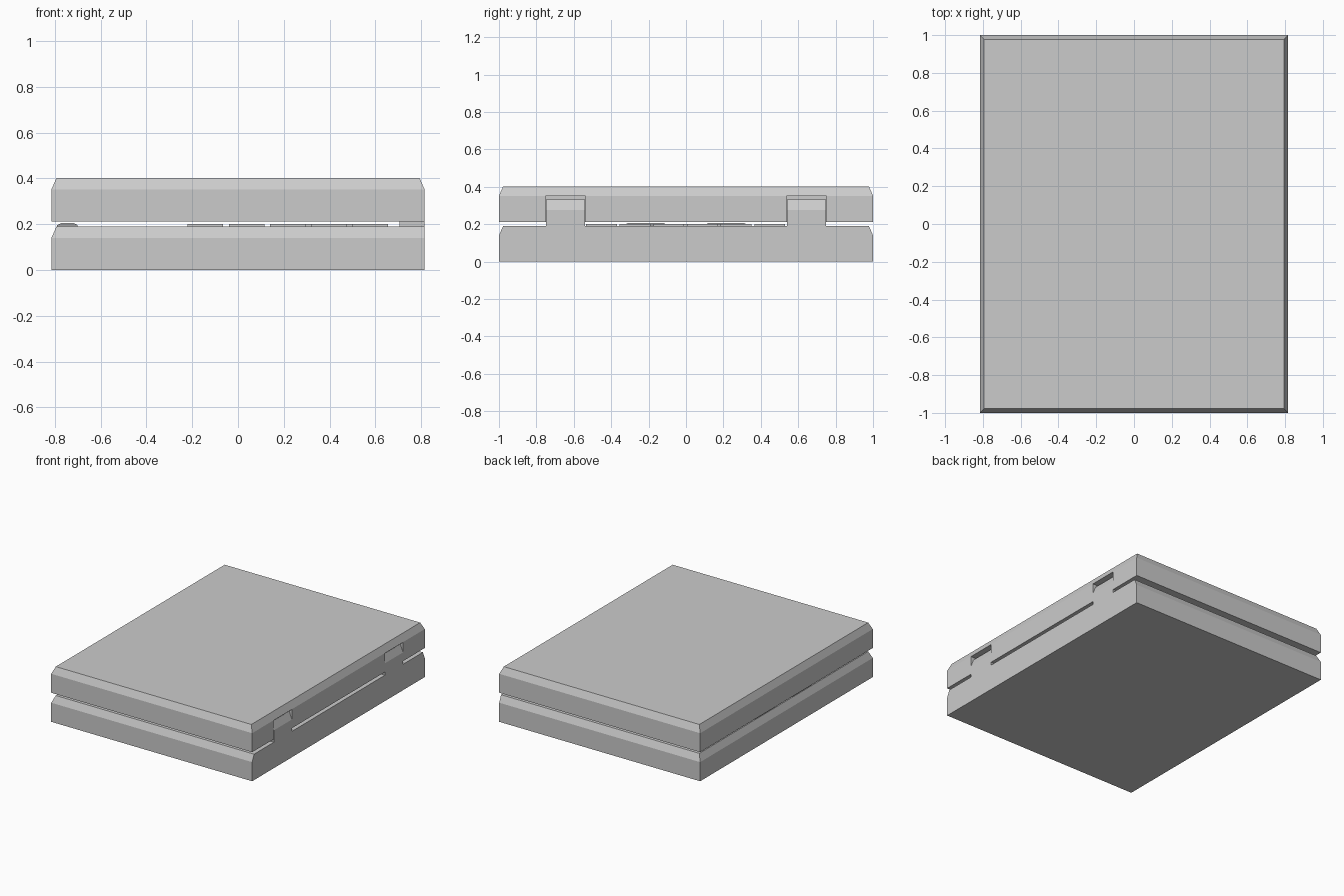
import bpy, bmesh

if "Cube" in bpy.data.objects:
    bpy.data.objects.remove(bpy.data.objects["Cube"])

HX, HY = 0.815, 1.0


def block(name, x, y, z, bevel=(0, 0), sides="lrfb"):
    """Box whose top edge slopes inward by bevel = (inset, drop) on the chosen sides."""
    inset, drop = bevel
    l, r, f, b = [inset if s in sides else 0 for s in "lrfb"]
    def ring(height, k):
        return [bm.verts.new((px, py, height)) for px, py in (
            (x[0] + l * k, y[0] + f * k), (x[1] - r * k, y[0] + f * k),
            (x[1] - r * k, y[1] - b * k), (x[0] + l * k, y[1] - b * k))]
    bm = bmesh.new()
    rings = [ring(z[0], 0)]
    if drop:
        rings.append(ring(z[1] - drop, 0))
    rings.append(ring(z[1], 1))
    bm.faces.new(rings[0][::-1])
    bm.faces.new(rings[-1])
    for a, c in zip(rings, rings[1:]):
        for i in range(4):
            j = (i + 1) % 4
            bm.faces.new((a[i], a[j], c[j], c[i]))
    mesh = bpy.data.meshes.new(name)
    bm.to_mesh(mesh)
    bm.free()
    obj = bpy.data.objects.new(name, mesh)
    bpy.context.collection.objects.link(obj)
    return obj


# Base, with a straight hinge side, and bevelled lid
block("base", (-HX, HX), (-HY, HY), (0, 0.19), (0.022, 0.05), "lfb")
lid = block("lid", (-HX, HX), (-HY, HY), (0.213, 0.402), (0.022, 0.05))

# Hinges rise from the base into notches cut in the lid
for side, (y0, y1) in (("front", (-0.75, -0.537)), ("back", (0.537, 0.75))):
    block(side + "_hinge", (0.705, HX), (y0 + 0.002, y1 - 0.002), (0.188, 0.332),
          (0.022, 0.055), "r")
    cutter = block(side + "_notch_cutter", (0.70, HX + 0.1), (y0, y1), (0.15, 0.351))
    cutter.hide_render = True
    cutter.hide_set(True)
    cut = lid.modifiers.new("hinge_notch", "BOOLEAN")
    cut.object = cutter
    cut.operation = "DIFFERENCE"
    cut.solver = "EXACT"

# Touchpad buttons
for side, s in (("front", -1), ("back", 1)):
    y0, y1 = sorted((s * 0.10, s * 0.33))
    block(side + "_pad_button", (-0.79, -0.70), (y0, y1), (0.189, 0.206), (0.02, 0.01))

# Keyboard: three back rows with a tall end key, then two front rows
for row, x0 in enumerate((0.50, 0.32, 0.14, -0.04, -0.22)):
    count = 7 if row < 3 else 8
    for i in range(count):
        if row == 4 and 2 < i < 6:
            continue
        y0 = -0.715 + i * 0.18
        block("key", (x0, x0 + 0.155), (y0, y0 + 0.165), (0.189, 0.20))
block("tall_key", (0.14, 0.655), (0.545, 0.71), (0.189, 0.20))
block("space_bar", (-0.22, -0.065), (-0.175, 0.35), (0.189, 0.20))
